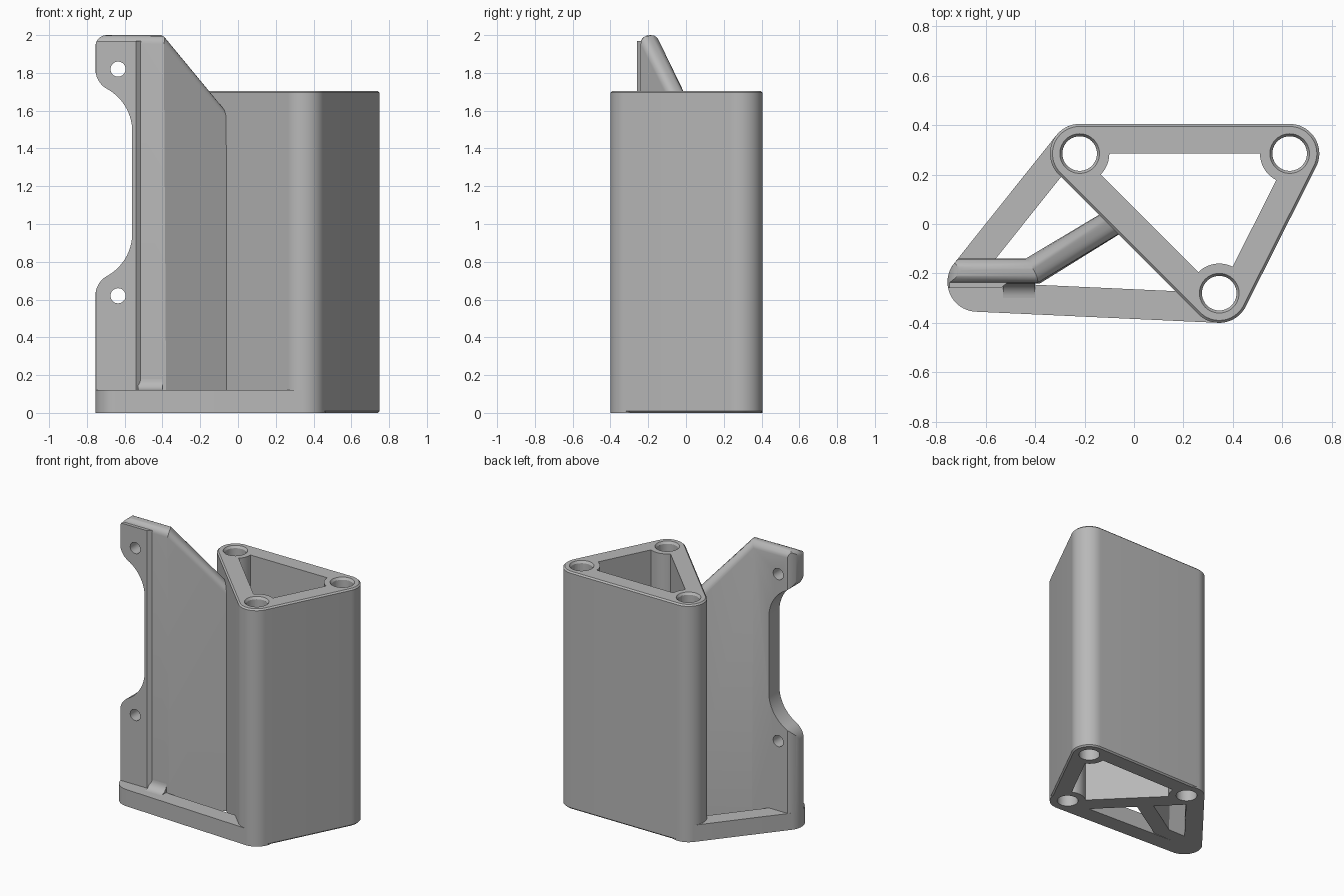
import bpy, bmesh
from math import pi, cos, sin, atan2, hypot
from mathutils import Vector

if "Cube" in bpy.data.objects:
    bpy.data.objects.remove(bpy.data.objects["Cube"], do_unlink=True)

grey = bpy.data.materials.new("cast_grey")
grey.use_nodes = True
colour = (0.48, 0.48, 0.48, 1)
grey.diffuse_color = colour
grey.node_tree.nodes["Principled BSDF"].inputs["Base Color"].default_value = colour

# Corner post centres and shared sizes
A, B, C = Vector((-0.22, 0.285)), Vector((0.63, 0.285)), Vector((0.345, -0.28))
M = Vector((-0.635, -0.235))
R, TUBE_H, BASE_H = 0.12, 1.705, 0.12


def arc(c, r, a0, a1, n=20):
    return [(c[0] + r * cos(a0 + (a1 - a0) * i / n),
             c[1] + r * sin(a0 + (a1 - a0) * i / n)) for i in range(n + 1)]


def angle(v):
    return atan2(v.y, v.x)


def rounded(corners):
    """Outline of a counter-clockwise polygon grown by R, with round corners."""
    pts, n = [], len(corners)
    for i, c in enumerate(corners):
        a0 = angle(c - corners[i - 1]) - pi / 2
        a1 = angle(corners[(i + 1) % n] - c) - pi / 2
        pts += arc(c, R, a0, a0 + (a1 - a0) % (2 * pi))
    return pts


def notched(corners):
    """Polygon with a round boss bitten out of each corner."""
    pts, n = [], len(corners)
    for i, c in enumerate(corners):
        a0 = angle(corners[i - 1] - c)
        a1 = angle(corners[(i + 1) % n] - c)
        pts += arc(c, R, a0, a0 - (a0 - a1) % (2 * pi))
    return pts


def prism(name, pts, lo, hi, axis="z"):
    """Extrude an outline along z, y or x; hi may be a list of heights."""
    place = {"z": lambda p, h: (p[0], p[1], h),
             "y": lambda p, h: (p[0], h, p[1]),
             "x": lambda p, h: (h, p[0], p[1])}[axis]
    tops = hi if isinstance(hi, list) else [hi] * len(pts)
    bm = bmesh.new()
    low = [bm.verts.new(place(p, lo)) for p in pts]
    top = [bm.verts.new(place(p, h)) for p, h in zip(pts, tops)]
    n = len(pts)
    for i in range(n):
        j = (i + 1) % n
        bm.faces.new((low[i], low[j], top[j], top[i]))
    bm.faces.new(low[::-1])
    if isinstance(hi, list):
        for i in range(n // 2 - 1):
            bm.faces.new((top[i], top[i + 1], top[n - 2 - i], top[n - 1 - i]))
    else:
        bm.faces.new(top)
    bmesh.ops.recalc_face_normals(bm, faces=bm.faces)
    return finish(name, bm)


def finish(name, bm):
    me = bpy.data.meshes.new(name)
    bm.to_mesh(me)
    bm.free()
    me.materials.append(grey)
    ob = bpy.data.objects.new(name, me)
    bpy.context.collection.objects.link(ob)
    return ob


def bevel(ob, test, size, segments):
    bm = bmesh.new()
    bm.from_mesh(ob.data)
    edges = [e for e in bm.edges if test(e.verts[0].co, e.verts[1].co)]
    bmesh.ops.bevel(bm, geom=edges, offset=size, segments=segments,
                    profile=0.5, affect="EDGES")
    bm.to_mesh(ob.data)
    bm.free()


def combine(ob, other, operation="DIFFERENCE"):
    bpy.context.view_layer.objects.active = ob
    mod = ob.modifiers.new("combine", "BOOLEAN")
    mod.object, mod.operation, mod.solver = other, operation, "EXACT"
    bpy.ops.object.modifier_apply(modifier=mod.name)
    bpy.data.objects.remove(other, do_unlink=True)


def disc(c, r):
    return arc(c, r, 0, 2 * pi, 40)[:-1]


def cut_posts(ob):
    """Cut the triangular core and the three post holes."""
    combine(ob, prism("core_cutter", notched([A, C, B]), -0.1, 2.1))
    for c in (A, B, C):
        combine(ob, prism("hole_cutter", disc(c, 0.07), -0.1, 2.1))


# Triangular tube with chamfered rims and hole mouths
tube = prism("triangular_tube", rounded([A, C, B]), 0, TUBE_H)
bevel(tube, lambda a, b: abs(a.z - b.z) < 0.001, 0.01, 1)
cut_posts(tube)
for c in (A, B, C):
    bm = bmesh.new()
    bmesh.ops.create_cone(bm, cap_ends=True, segments=40, radius1=0.065, radius2=0.085,
                          depth=0.03)
    bmesh.ops.translate(bm, verts=bm.verts, vec=(c.x, c.y, TUBE_H - 0.008))
    combine(tube, finish("mouth_cutter", bm))

# Low base frame reaching out to the mounting corner
base = prism("base_frame", rounded([M, C, A]), 0, BASE_H)
side = C - A
height = abs(side.x * (M - A).y - side.y * (M - A).x) / side.length
t = 1 - R / height
combine(base, prism("opening_cutter", [M, M + (C - M) * t, M + (A - M) * t], -0.1, 0.3))
cut_posts(base)

# Bent mounting plate: straight strip, then a sloping leg into the tube
front_bend, back_bend = Vector((-0.38, -0.24)), Vector((-0.425, -0.14))
along = Vector((0.85, 0.527))
front_end, back_end = front_bend + along * 0.43, back_bend + along * 0.41
outline = [(-0.9, -0.24), front_bend, front_end, back_end, back_bend, (-0.9, -0.14)]
plate = prism("mounting_plate", outline, 0, [2, 2, 1.56, 1.56, 2, 2])


def long_top_edge(a, b):
    return min(a.z, b.z) > 1.5 and hypot(a.x - b.x, a.y - b.y) > 0.2


bevel(plate, long_top_edge, 0.045, 5)

# Raised pad on the front of the strip
pad = prism("mount_pad", [(-0.9, -0.26), (-0.54, -0.26), (-0.51, -0.235),
                          (-0.9, -0.22)], 0, 1.97)
combine(plate, pad, "UNION")

# Trim the strip to its ears, the waist between them and the round corner
low, high, waist = 0.62, 1.82, 0.257
wx = -0.56 - waist
ear_angle = atan2(0.33, wx - M.x)
trim = [(0.6, -0.2), (M.x - R, -0.2)]
trim += arc((M.x, low), R, pi, ear_angle, 10)
trim += arc((wx, low + 0.33), waist, ear_angle - pi, 0, 16)
trim += arc((wx, high - 0.33), waist, 0, pi - ear_angle, 16)
trim += arc((M.x, high), R, -ear_angle, -pi, 10)
trim += arc((M.x - R + 0.06, 1.94), 0.06, pi, pi / 2, 8)
trim += [(-0.5, 2.001), (-0.5, 2.2), (0.6, 2.2)]
combine(plate, prism("ear_trim", trim, -0.6, 0.6, "y"), "INTERSECT")
corner = arc(M, R, pi / 2, 3 * pi / 2, 32) + [(M.x, -0.7), (0.7, -0.7),
                                            (0.7, 0.7), (M.x, 0.7)]
combine(plate, prism("corner_trim", corner, -0.3, 2.3), "INTERSECT")

# Screw holes in both ears
for z in (low, high):
    combine(plate, prism("screw_cutter", disc((M.x, z), 0.04), -0.6, 0.6, "y"))

# Fillet where the plate stands on the base
curve = [(-0.22, 0.11), (-0.31, 0.11)] + arc((-0.3, 0.18), 0.06, -pi / 2, 0, 8)
fillet = prism("base_fillet", curve + [(-0.22, 0.18)], -0.53, -0.4, "x")

for ob in (tube, base, plate, fillet):
    bpy.ops.object.select_all(action="DESELECT")
    ob.select_set(True)
    bpy.context.view_layer.objects.active = ob
    bpy.ops.object.shade_smooth_by_angle(angle=pi / 6)
